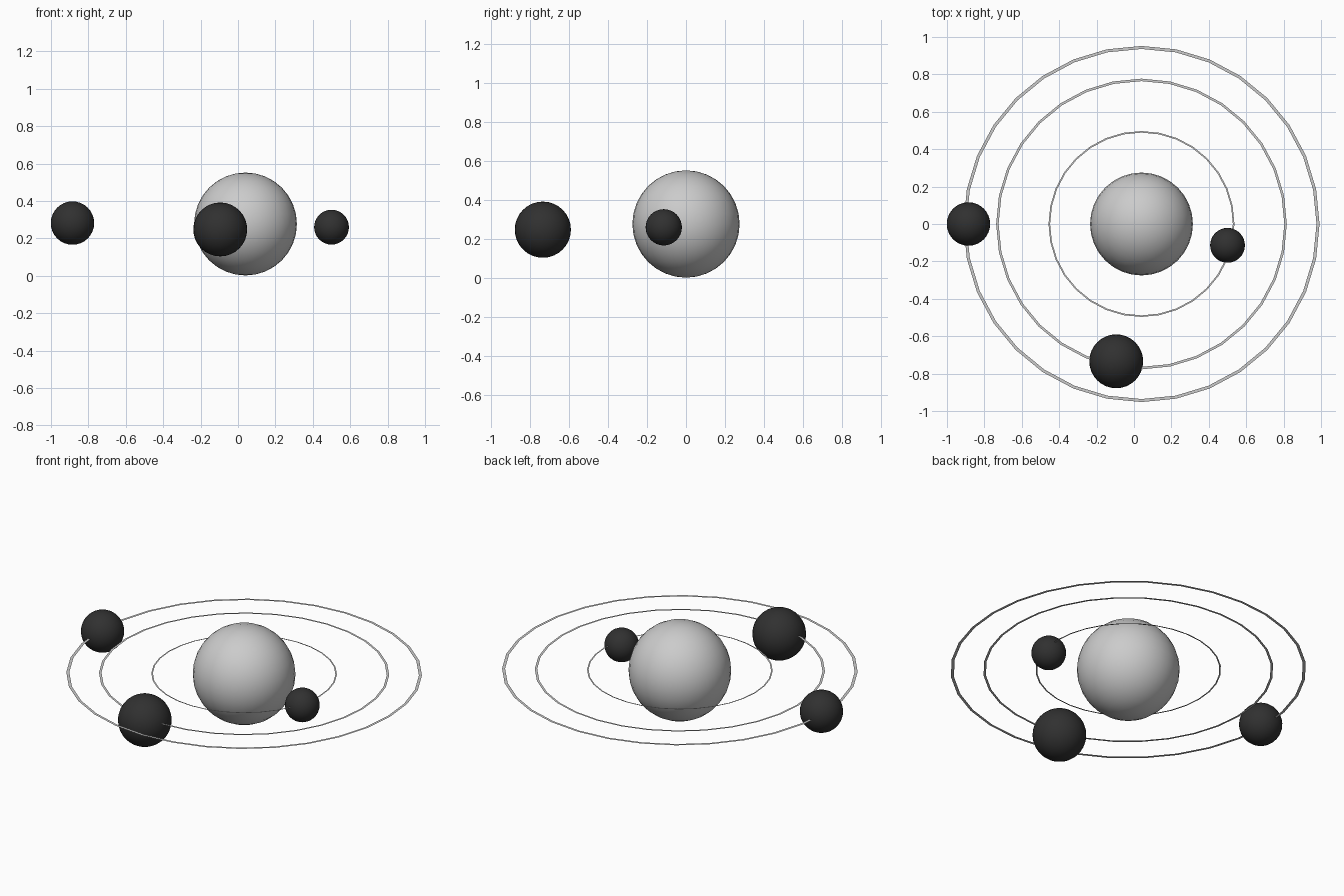
import bpy, bmesh
from math import sin, cos, tau

cube = bpy.data.objects.get("Cube")
if cube:
    bpy.data.objects.remove(cube, do_unlink=True)

CENTRE = (0.04, 0, 0.277)


def material(name, value):
    mat = bpy.data.materials.new(name)
    mat.use_nodes = True
    colour = (value, value, value, 1)
    mat.diffuse_color = colour
    mat.node_tree.nodes["Principled BSDF"].inputs["Base Color"].default_value = colour
    return mat


def finish(name, bm, location, mat):
    mesh = bpy.data.meshes.new(name)
    bm.to_mesh(mesh)
    bm.free()
    mesh.materials.append(mat)
    obj = bpy.data.objects.new(name, mesh)
    obj.location = location
    bpy.context.collection.objects.link(obj)


def ball(name, location, radius, mat):
    bm = bmesh.new()
    bmesh.ops.create_uvsphere(bm, u_segments=32, v_segments=16, radius=radius)
    for face in bm.faces:
        face.smooth = True
    finish(name, bm, location, mat)


def orbit(name, radius, mat, sides=32):
    # Flat ring whose width grows with its radius
    bm = bmesh.new()
    loops = [[bm.verts.new((r * cos(tau * i / sides), r * sin(tau * i / sides), 0))
              for i in range(sides)] for r in (radius * 0.983, radius)]
    inner, outer = loops
    for i in range(sides):
        j = (i + 1) % sides
        bm.faces.new((inner[i], outer[i], outer[j], inner[j]))
    finish(name, bm, CENTRE, mat)


light = material("light grey", 0.6)
dark = material("charcoal", 0.03)

# Central body
ball("sun", CENTRE, 0.275, light)

# Orbit rings
orbit("inner_orbit", 0.497, light)
orbit("middle_orbit", 0.777, light)
orbit("outer_orbit", 0.952, light)

# Orbiting bodies
ball("inner_planet", (0.5, -0.114, 0.26), 0.093, dark)
ball("middle_planet", (-0.095, -0.734, 0.248), 0.144, dark)
ball("outer_planet", (-0.885, 0, 0.282), 0.116, dark)
